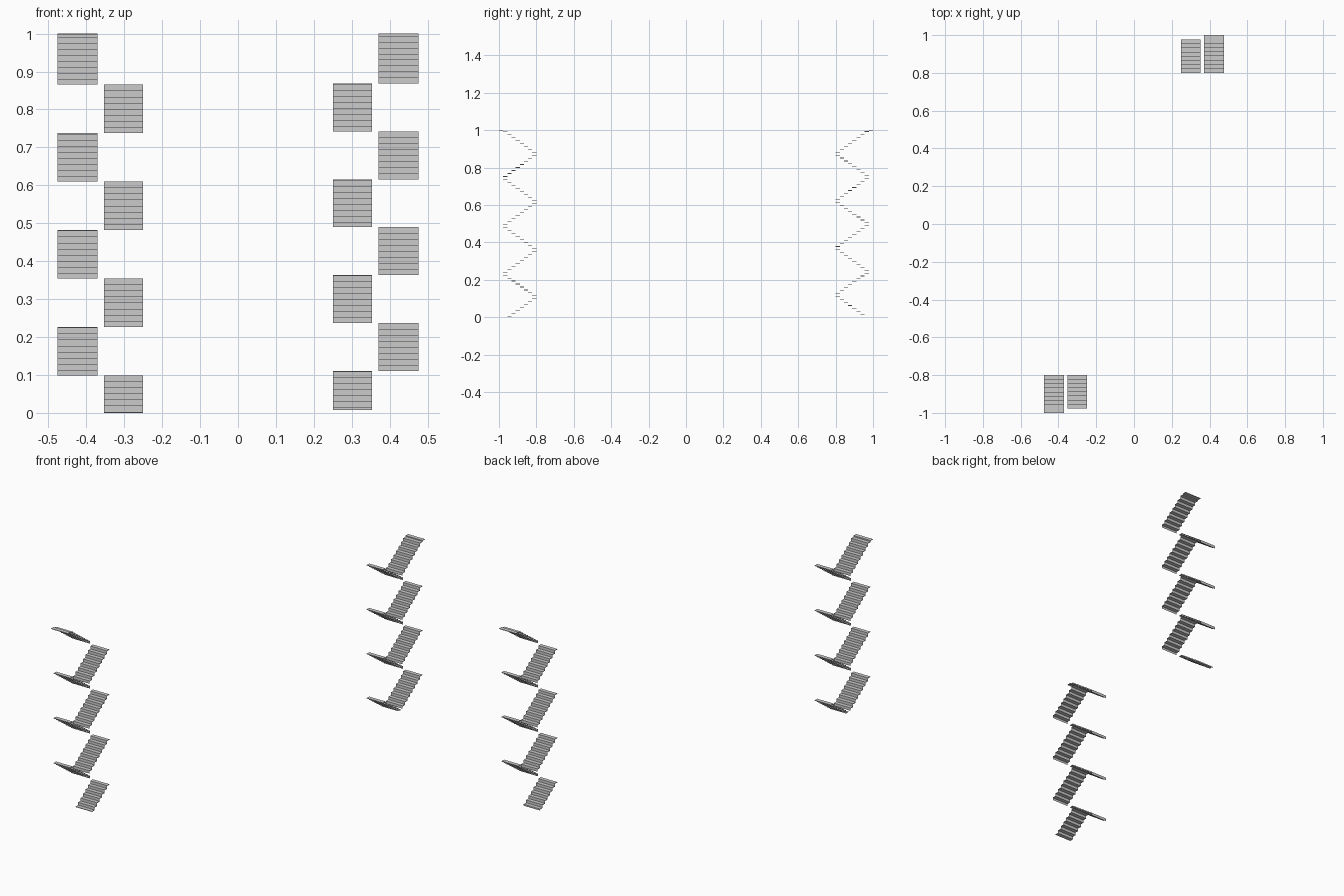
import bpy, bmesh

if "Cube" in bpy.data.objects:
    bpy.data.objects.remove(bpy.data.objects["Cube"])

RUN = 0.0222          # tread depth
THICK = 0.003         # tread thickness
FLIGHTS = [7] + [8] * 6 + [9]
INNER, OUTER = (0.25, 0.353), (0.371, 0.476)


def add_tread(bm, x0, x1, y0, y1, top):
    vs = [bm.verts.new((x, y, z)) for z in (top - THICK, top)
          for x, y in ((x0, y0), (x1, y0), (x1, y1), (x0, y1))]
    for f in ((3, 2, 1, 0), (4, 5, 6, 7), (0, 1, 5, 4),
              (1, 2, 6, 5), (2, 3, 7, 6), (3, 0, 4, 7)):
        bm.faces.new([vs[i] for i in f])


def add_riser(bm, x0, x1, y, z0, z1):
    bm.faces.new([bm.verts.new(p) for p in
                  ((x0, y, z0), (x1, y, z0), (x1, y, z1), (x0, y, z1))])


def staircase(name, side, first_top, rise, floor):
    """Switchback stair; side = +1 at the back, -1 at the front."""
    k = 0
    prev = floor
    for n, count in enumerate(FLIGHTS):
        bm = bmesh.new()
        outward = n % 2 == 1               # outer flights climb outwards
        x0, x1 = sorted(side * x for x in (OUTER if outward else INNER))
        for i in range(count):
            slot = i if outward else count - 1 - i
            ya, yb = 0.8 + slot * RUN, 0.8 + (slot + 1) * RUN
            top = min(first_top + rise * k, 1.0)
            add_tread(bm, x0, x1, side * ya, side * yb, top)
            # thin riser under the leading edge of the tread
            if top - THICK - prev > 0.002:
                low = prev - THICK if i else prev
                add_riser(bm, x0, x1, side * (ya if outward else yb),
                          max(low, floor), top - THICK)
            prev = top
            k += 1
        bmesh.ops.recalc_face_normals(bm, faces=bm.faces[:])
        me = bpy.data.meshes.new(f"{name}_flight_{n + 1}")
        bm.to_mesh(me)
        bm.free()
        bpy.context.collection.objects.link(bpy.data.objects.new(me.name, me))


# Two stair towers at opposite corners
staircase("front_stair", -1, 0.003, 0.01597, 0.0)
staircase("back_stair", 1, 0.0164, 0.01577, 0.008)
